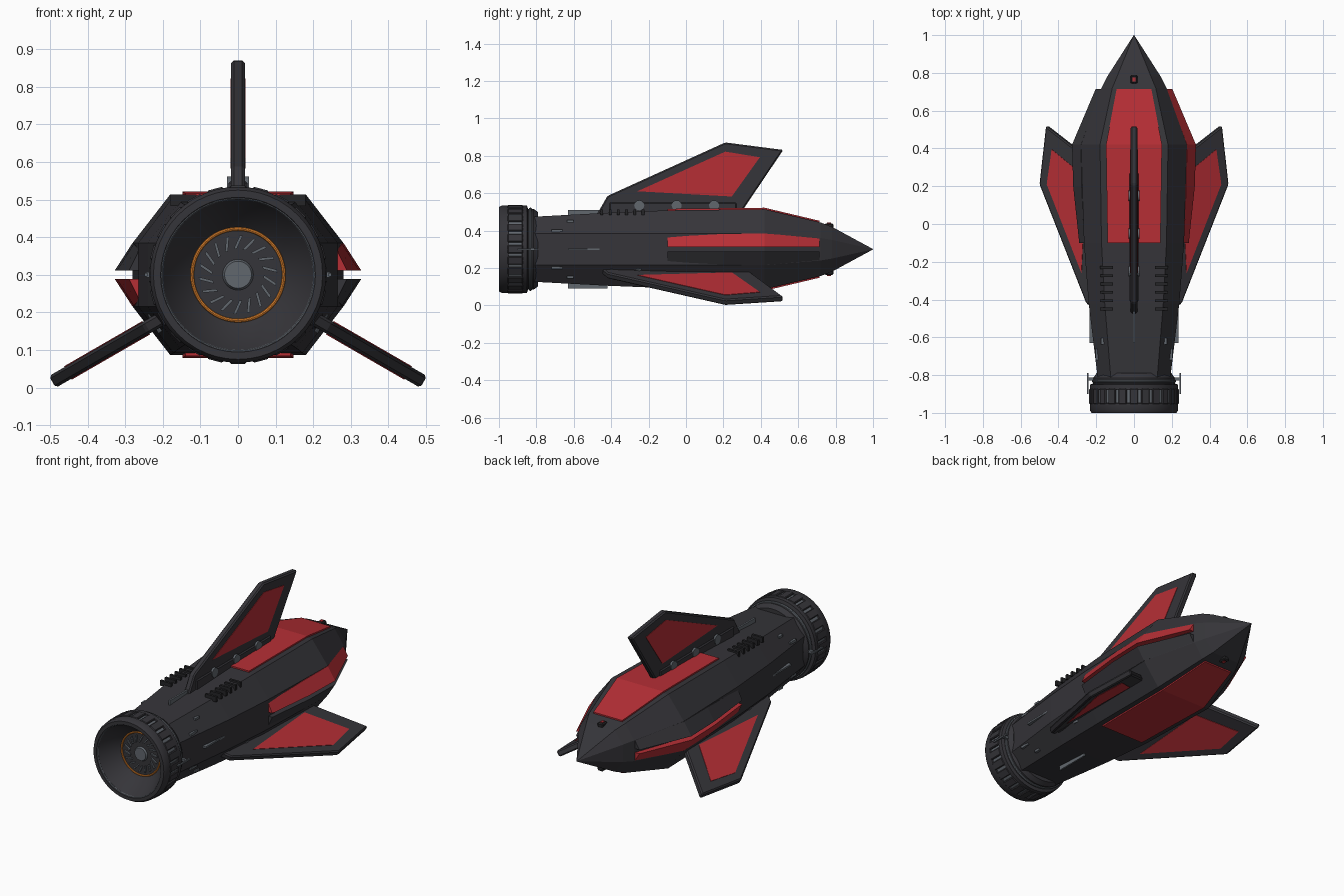
import bpy, bmesh, math
from mathutils import Matrix, Vector

if "Cube" in bpy.data.objects:
    bpy.data.objects.remove(bpy.data.objects["Cube"])

CZ = 0.30  # height of the long axis


def material(name, rgb):
    m = bpy.data.materials.new(name)
    m.diffuse_color = (*rgb, 1)
    m.use_nodes = True
    m.node_tree.nodes["Principled BSDF"].inputs["Base Color"].default_value = m.diffuse_color
    return m


DARK = material("dark_hull", (0.036, 0.035, 0.041))
BLACK = material("black_trim", (0.018, 0.018, 0.020))
RED = material("red_panel", (0.47, 0.028, 0.036))
GRAY = material("steel_gray", (0.12, 0.135, 0.155))
ORANGE = material("orange_glow", (0.72, 0.22, 0.025))


def make(name, verts, faces, mat, angle=0, smooth=False, bevel=0):
    """Mesh around the long axis (local z = 0), turned by angle about it."""
    rot = Matrix.Rotation(angle, 3, 'Y')
    me = bpy.data.meshes.new(name)
    me.from_pydata([rot @ Vector(v) + Vector((0, 0, CZ)) for v in verts], [], faces)
    bm = bmesh.new()
    bm.from_mesh(me)
    bmesh.ops.remove_doubles(bm, verts=bm.verts, dist=1e-5)
    bmesh.ops.recalc_face_normals(bm, faces=bm.faces)
    bm.to_mesh(me)
    bm.free()
    me.materials.append(mat)
    ob = bpy.data.objects.new(name, me)
    bpy.context.collection.objects.link(ob)
    if bevel:
        b = ob.modifiers.new("bevel", 'BEVEL')
        b.width, b.segments = bevel, 1
    if smooth:
        bpy.context.view_layer.objects.active = ob
        ob.select_set(True)
        bpy.ops.object.shade_smooth_by_angle(angle=math.radians(35))
        ob.select_set(False)
    return ob


def loft(name, rings, mat, **kw):
    n, m = len(rings[0]), len(rings)
    faces = [(i*n+j, i*n+(j+1) % n, (i+1)*n+(j+1) % n, (i+1)*n+j)
             for i in range(m-1) for j in range(n)]
    faces += [tuple(range(n)), tuple(range((m-1)*n, m*n))]
    return make(name, [v for r in rings for v in r], faces, mat, **kw)


def prism(name, profile, x0, x1, mat, **kw):
    """Side profile of (y, radius) points extruded across x."""
    return loft(name, [[(x, y, r) for y, r in profile] for x in (x0, x1)], mat, **kw)


def box(name, c, s, mat, angle=0, **kw):
    y, z = s[1]/2, s[2]/2
    prof = [(c[1]-y, c[2]-z), (c[1]+y, c[2]-z), (c[1]+y, c[2]+z), (c[1]-y, c[2]+z)]
    return prism(name, prof, c[0]-s[0]/2, c[0]+s[0]/2, mat, angle=angle, **kw)


def lathe(name, profile, mat, closed=False, n=48):
    """(radius, y) profile spun about the long axis."""
    m = len(profile)
    verts = [(r*math.sin(2*math.pi*i/n), y, r*math.cos(2*math.pi*i/n))
             for i in range(n) for r, y in profile]
    faces = [(i*m+j, i*m+(j+1) % m, ((i+1) % n)*m+(j+1) % m, ((i+1) % n)*m+j)
             for i in range(n) for j in range(m if closed else m-1)]
    return make(name, verts, faces, mat, smooth=True)


def hoop(name, r, y, t, mat):
    return lathe(name, [(r+t*math.cos(k*math.pi/4), y+t*math.sin(k*math.pi/4))
                        for k in range(8)], mat, closed=True)


# Hull and nose: octagon sections (y, flat half width, half height, half width, side half height)
SECTIONS = [(-0.85, .120, .172, .188, .085), (-0.42, .155, .195, .240, .085),
            (-0.10, .172, .208, .265, .085), (0.42, .180, .214, .280, .085),
            (0.72, .115, .143, .172, .060), (0.78, .090, .120, .142, .050),
            (1.0, .001, .001, .001, .0005)]


def octagon(y, a, h, w, s):
    q = [(a, h), (w, s), (w, -s), (a, -h)]
    return [(x, y, z) for x, z in q + [(-x, z) for x, z in reversed(q)]]


loft("hull", [octagon(*s) for s in SECTIONS], DARK)

# Red plates on the top and bottom of the hull
for name, ang in (("top_plate", 0), ("bottom_plate", math.pi)):
    rings = [[(-w, y, h-.02), (w, y, h-.02), (w, y, h+.008), (-w, y, h+.008)]
             for y, w, h in ((-.10, .140, .208), (.42, .148, .214), (.715, .092, .144))]
    loft(name, rings, RED, angle=ang)

# Wedge rails on each side: red upper right and lower left, dark on the others
for sx in (1, -1):
    for sz in (1, -1):
        rings = [[(sx*(i-.02), y, sz*s), (sx*i, y, sz*s), (sx*o, y, sz*.011), (sx*(i-.02), y, sz*.011)]
                 for y, i, o, s in ((-.10, .263, .290, .066), (.20, .277, .322, .082),
                                    (.42, .281, .328, .084), (.715, .171, .203, .062))]
        loft("side_rail", rings, RED if sx == sz else DARK)

# Three fins with red panels, bolts and root blocks
FIN = [(-.48, .18), (-.42, .285), (.21, .571), (.52, .531), (.29, .19)]
PANEL = [(-.26, .31), (.21, .522), (.395, .492), (.245, .282)]
for k in range(3):
    a = k*2*math.pi/3
    prism("fin", FIN, -.018, .018, DARK, angle=a, bevel=.007)
    prism("fin_panel", PANEL, -.0205, .0205, RED, angle=a)
    box("fin_root", (0, -.07, .215), (.05, .68, .07), DARK, angle=a, bevel=.006)
    for y in (-.25, -.05, .15):
        disc = [(y+.027*math.cos(t*math.pi/8), .235+.027*math.sin(t*math.pi/8)) for t in range(16)]
        prism("fin_bolt", disc, -.029, .029, GRAY, angle=a)

# Four thin gray strakes at the rear
for k in range(4):
    box("strake", (0, -.525, .19 if k % 2 == 0 else .215), (.01, .21, .04), GRAY, angle=k*math.pi/2)

# Cooling slats, small clips and side rods
for sx in (1, -1):
    for i in range(6):
        box("cooling_slat", (sx*.145, -.23-.044*i, .198), (.07, .014, .03), BLACK)
    for sz in (1, -1):
        box("hull_clip", (sx*.150, -.62, sz*.150), (.05, .035, .012), GRAY)
        box("hull_clip", (sx*.185, -.69, sz*.098), (.035, .06, .014), GRAY)
    box("side_rod", (sx*.245, -.845, 0), (.008, .11, .008), GRAY)
    box("rod_mount", (sx*.225, -.82, 0), (.04, .015, .015), GRAY)

# Six thruster studs around the nose base
for k in range(6):
    box("nose_stud", (0, .765, .125), (.036, .045, .028), BLACK, angle=k*math.pi/3, bevel=.006)
    box("nose_stud_lens", (0, .765, .139), (.016, .022, .006), RED, angle=k*math.pi/3)

# Engine shell with inner bowl
lathe("engine_shell", [(.15, -.79), (.198, -.79), (.216, -.815), (.216, -.845), (.234, -.85),
                       (.234, -.875), (.226, -.877), (.226, -.948), (.234, -.95), (.234, -.985),
                       (.225, -1), (.206, -1), (.198, -.985), (.160, -.92), (.126, -.885), (.0, -.885)], DARK)
lathe("engine_band", [(.22, -.88), (.228, -.88), (.228, -.946), (.22, -.946)], GRAY, closed=True)
hoop("engine_collar", .215, -.832, .008, GRAY)
hoop("rim_hoop", .206, -.992, .006, GRAY)

# Tread blocks around the engine
for k in range(24):
    box("tread_block", (0, -.913, .225), (.044, .082, .024), DARK, angle=k*math.pi/12, bevel=.004)

# Turbine face: orange hoop, slanted blades, hub
hoop("glow_hoop", .122, -.889, .005, ORANGE)
lathe("turbine_hub", [(.0, -.895), (.036, -.895), (.041, -.885)], GRAY, n=24)
for k in range(18):
    verts = [(x + (z-.085)*.45, y, z) for y in (-.894, -.88)
             for x, z in ((-.004, .068), (.004, .068), (.004, .104), (-.004, .104))]
    loft("turbine_blade", [verts[:4], verts[4:]], GRAY, angle=k*math.pi/9)
